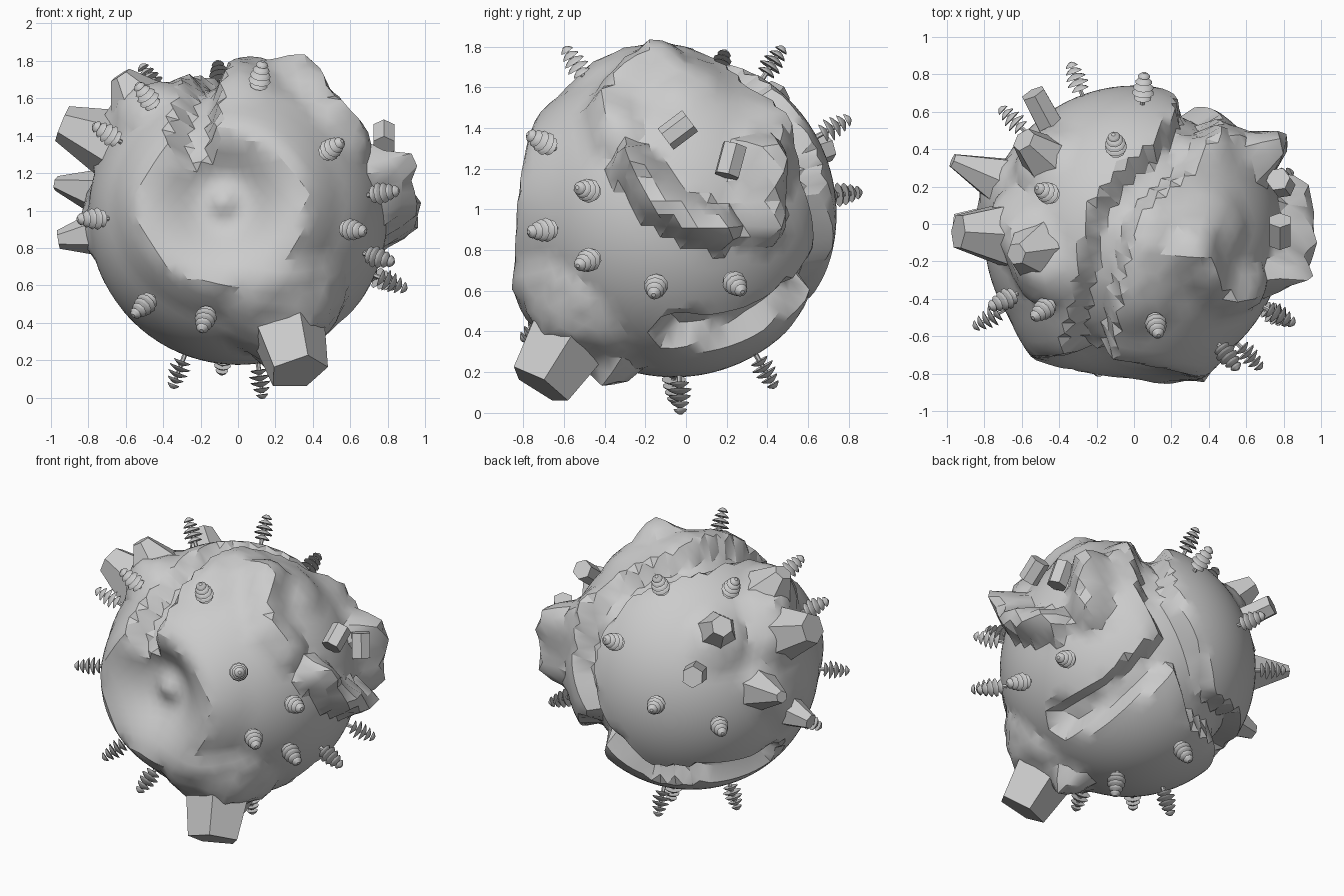
import bpy, bmesh, math, random
from mathutils import Vector

random.seed(4)
if "Cube" in bpy.data.objects:
    bpy.data.objects.remove(bpy.data.objects["Cube"])

CENTRE = Vector((0, -0.06, 0.975))
R = 0.8

grey = bpy.data.materials.new("stone_grey")
grey.use_nodes = True
grey.diffuse_color = (0.6, 0.6, 0.6, 1)
grey.node_tree.nodes["Principled BSDF"].inputs["Base Color"].default_value = (0.6, 0.6, 0.6, 1)


def finish(bm, name, angle=30):
    bmesh.ops.recalc_face_normals(bm, faces=bm.faces)
    mesh = bpy.data.meshes.new(name)
    bm.to_mesh(mesh)
    bm.free()
    mesh.materials.append(grey)
    obj = bpy.data.objects.new(name, mesh)
    bpy.context.collection.objects.link(obj)
    bpy.ops.object.select_all(action='DESELECT')
    obj.select_set(True)
    bpy.context.view_layer.objects.active = obj
    bpy.ops.object.shade_smooth_by_angle(angle=math.radians(angle))


def path(*pts):
    return [Vector(p).normalized() * R for p in pts]


def path_distance(p, pts):
    if len(pts) == 1:
        return (p - pts[0]).length
    best = 9
    for a, b in zip(pts, pts[1:]):
        t = max(0, min(1, (p - a).dot(b - a) / (b - a).length_squared))
        q = a.lerp(b, t).normalized() * R
        best = min(best, (p - q).length)
    return best


# Canyons: one over the top and down the back, one branching to the left side
canyons = [
    path((-.25, -.66, .38), (-.23, -.5, .6), (-.18, -.2, .77), (-.12, .1, .78), (.02, .28, .74),
         (.2, .42, .64), (.32, .6, .42), (.34, .7, .1), (.2, .74, -.2), (-.1, .6, -.5),
         (-.45, .45, -.48), (-.63, .1, -.42)),
    path((.2, .74, -.2), (.42, .48, -.47), (.48, .27, -.56), (.55, .03, -.58)),
]

# Ridges and hills: path, width, height
ridges = [
    (path((.75, -.2, .25), (.78, -.07, .06), (.77, .1, -.03), (.76, .22, -.07)), .11, .23),
    (path((.68, .42, .28), (.67, .44, -.04)), .13, .17),
    (path((.3, -.08, .73), (.43, -.26, .62), (.5, -.32, .53), (.62, -.28, .4)), .13, .1),
    (path((.4, .5, .45), (.62, .45, .25)), .18, .08),
    (path((.0, -.35, .72), (.05, -.05, .78), (.25, -.1, .75), (.42, .05, .65)), .22, .055),
    (path((.29, -.55, -.55)), .36, .17),
    (path((-.5, -.2, .58), (-.6, .0, .52), (-.66, .05, .4)), .2, .12),
    (path((-.5, .43, .45)), .2, .08),
    (path((-.76, .3, .15), (-.76, .06, -.1)), .13, .06),
    (path((.2, -.28, -.74)), .12, .15),
]

crater = path((-.1, -.78, .09))[0]


def planet_radius(p):
    r = R
    # Crater with a steep upper wall, a raised rim and a small central peak
    d = (p - crater).length
    above = max(0, p.z - crater.z)
    edge = .47 - .25 * above
    wall = .33 - .4 * above
    if d < edge:
        t = min(1, (edge - d) / wall)
        r -= .2 * t * t * (3 - 2 * t)
        r += .05 * max(0, 1 - d / .1)
    r += .055 * max(0, 1 - abs(d - .45) / .22) * (1 - 1.3 * above)
    if d > .3:
        for c in canyons:
            d = path_distance(p, c)
            if d < .12:
                r = min(r, R - .12 * min(1, (.12 - d) / .05))
    for pts, width, height in ridges:
        d = path_distance(p, pts)
        if d < width:
            r += height * (1 - d / width) ** .7 * random.uniform(.75, 1.05)
    return r


bm = bmesh.new()
bmesh.ops.create_icosphere(bm, subdivisions=5, radius=R)
for v in bm.verts:
    v.co = CENTRE + v.co.normalized() * planet_radius(v.co)
finish(bm, "planet")


def add_cone(bm, a, b, r1, r2, sides):
    axis = b - a
    m = axis.to_track_quat('Z', 'Y').to_matrix().to_4x4()
    m.translation = (a + b) / 2
    bmesh.ops.create_cone(bm, cap_ends=True, segments=sides, radius1=r1, radius2=r2,
                          depth=axis.length, matrix=m)


def rock(name, base, tip, r1, r2, sides):
    bm = bmesh.new()
    add_cone(bm, CENTRE + Vector(base), CENTRE + Vector(tip), r1, r2, sides)
    finish(bm, name, 15)


# Rock peaks and crystals
rock("lower_front_peak", (.23, -.45, -.5), (.32, -.66, -.84), .23, .165, 5)
rock("right_block_peak", (-.62, 0, .36), (-.94, .02, .49), .21, .1, 6)
rock("right_upper_peak", (-.48, -.08, .52), (-.63, -.1, .75), .24, .06, 6)
rock("right_mid_spike", (-.64, .26, .1), (-.97, .4, .17), .17, .04, 6)
rock("right_low_spike", (-.64, .05, -.08), (-.96, .07, -.13), .16, .05, 6)
rock("back_crystal", (-.4, .5, .24), (-.54, .76, .33), .08, .07, 6)
rock("back_upper_crystal", (-.42, .36, .43), (-.59, .51, .6), .17, .07, 6)
rock("left_loose_block_front", (.78, -.04, .37), (.78, .08, .46), .065, .065, 6)
rock("left_loose_block_back", (.8, .26, .19), (.77, .3, .34), .065, .065, 6)

# Trees: direction of each from the planet's centre
trees = [
    (-.5, -.41, .65), (-.47, .23, .73), (.12, -.49, .75), (-.1, .49, .75), (.05, .79, .43),
    (-.31, .84, .1), (-.72, -.36, .45), (-.8, -.46, -.02), (-.65, .62, -.04), (-.5, -.55, -.48),
    (-.18, -.69, -.57), (.52, -.67, .37), (.78, -.43, .12), (.63, -.66, -.08), (.76, -.43, -.23),
    (.82, -.09, -.36), (.78, .31, -.35), (.12, .03, -.89), (-.32, 0, -.84), (-.08, .45, -.77),
]
layers = [.048, .06, .056, .046, .034]
for i, direction in enumerate(trees):
    n = Vector(direction).normalized()
    bm = bmesh.new()
    add_cone(bm, CENTRE + n * .74, CENTRE + n * .96, .014, .01, 6)
    for k, width in enumerate(layers):
        low = .835 + .033 * k
        add_cone(bm, CENTRE + n * low, CENTRE + n * (low + .01), width, width * .8, 10)
        add_cone(bm, CENTRE + n * (low + .01), CENTRE + n * (low + .024), width * .8, width * .3, 10)
    finish(bm, "tree_%02d" % (i + 1), 40)
